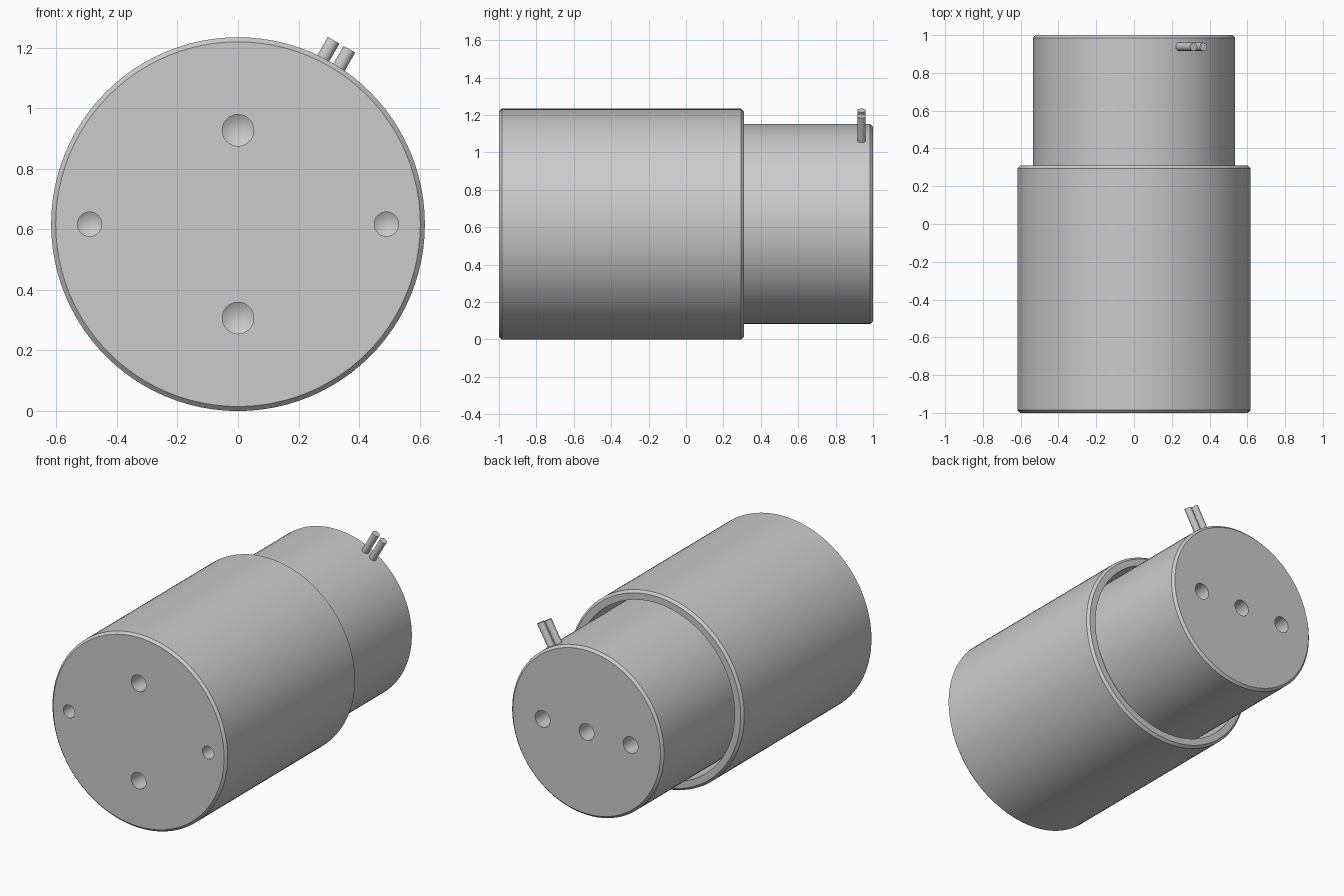
import bpy, bmesh, math
from mathutils import Vector, Matrix

if "Cube" in bpy.data.objects:
    bpy.data.objects.remove(bpy.data.objects["Cube"])

CZ = 0.617  # height of the common axis


def lathe(name, profile, at=(0, 0, CZ), axis=(0, 1, 0), segs=96):
    """Revolve (radius, distance along axis) points into a closed solid."""
    bm = bmesh.new()
    rings = []
    for r, h in profile:
        if r == 0:
            rings.append([bm.verts.new((0, 0, h))])
        else:
            rings.append([bm.verts.new((r * math.cos(2 * math.pi * i / segs),
                                        r * math.sin(2 * math.pi * i / segs), h))
                          for i in range(segs)])
    for a, b in zip(rings, rings[1:]):
        for i in range(segs):
            j = (i + 1) % segs
            quad = [a[i % len(a)], a[j % len(a)], b[j % len(b)], b[i % len(b)]]
            bm.faces.new(list(dict.fromkeys(quad)))
    bmesh.ops.recalc_face_normals(bm, faces=bm.faces[:])
    rot = Vector(axis).to_track_quat('Z', 'Y').to_matrix().to_4x4()
    bm.transform(Matrix.Translation(at) @ rot)
    mesh = bpy.data.meshes.new(name)
    bm.to_mesh(mesh)
    bm.free()
    ob = bpy.data.objects.new(name, mesh)
    bpy.context.collection.objects.link(ob)
    return ob


def select(ob):
    bpy.ops.object.select_all(action='DESELECT')
    ob.select_set(True)
    bpy.context.view_layer.objects.active = ob


def drill(ob, holes, y, direction):
    """Bore round holes with conical bottoms into an end face."""
    for x, z, r in holes:
        cutter = lathe("drill_cutter", [(0, -0.05), (r, -0.05), (r, 0.12), (0, 0.12 + r * 0.6)],
                       (x, y, z), (0, direction, 0), 32)
        cutter.hide_render = True
        mod = ob.modifiers.new("hole", 'BOOLEAN')
        mod.operation = 'DIFFERENCE'
        mod.solver = 'EXACT'
        mod.object = cutter
        select(ob)
        bpy.ops.object.modifier_apply(modifier=mod.name)
        bpy.data.objects.remove(cutter)


def smooth(ob):
    select(ob)
    bpy.ops.object.shade_smooth_by_angle(angle=math.radians(25))


# Outer sleeve: closed at the front, bored from the back
R, C = 0.617, 0.015
sleeve = lathe("outer_sleeve", [
    (0, -1), (R - C, -1), (R, -1 + C), (R, 0.31 - C), (R - C, 0.31),
    (0.56, 0.31), (0.56, -0.7), (0, -0.7)])
drill(sleeve, [(0, CZ + 0.31, 0.052), (0, CZ - 0.31, 0.052),
               (0.49, CZ, 0.04), (-0.49, CZ, 0.04)], -1, 1)

# Inner piston sliding out of the back
piston = lathe("inner_piston", [
    (0, -0.69), (0.535, -0.69), (0.535, 1 - C), (0.535 - C, 1), (0, 1)])
drill(piston, [(x, CZ, 0.052) for x in (-0.31, 0, 0.31)], 1, -1)

# Pair of parallel pins leaning 30 degrees to the right
lean = math.radians(30)
out = Vector((math.sin(lean), 0, math.cos(lean)))
side = Vector((math.cos(lean), 0, -math.sin(lean)))
pins = []
for n, s in (("left", -0.03), ("right", 0.03)):
    base = Vector((0, 0.938, CZ)) + side * s
    pins.append(lathe(n + "_pin", [(0, 0.5), (0.022, 0.5), (0.022, 0.684), (0, 0.684)],
                      base, out, 32))

for ob in [sleeve, piston] + pins:
    smooth(ob)
